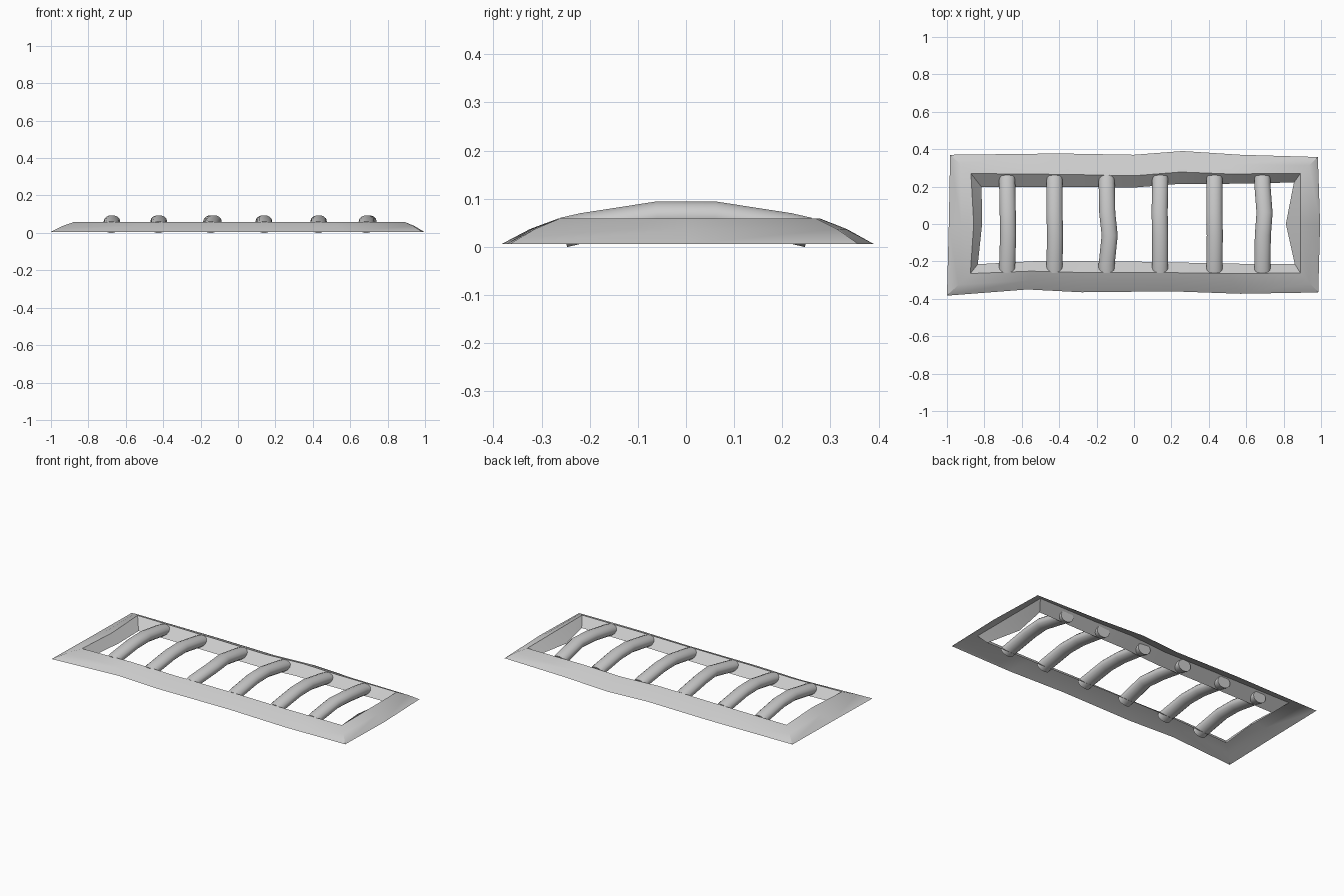
import bpy, bmesh, math

if "Cube" in bpy.data.objects:
    bpy.data.objects.remove(bpy.data.objects["Cube"])

def make_object(name, verts, faces, smooth, solid):
    me = bpy.data.meshes.new(name)
    me.from_pydata(verts, [], faces)
    if solid:
        bm = bmesh.new()
        bm.from_mesh(me)
        bmesh.ops.recalc_face_normals(bm, faces=bm.faces)
        bm.to_mesh(me)
        bm.free()
    ob = bpy.data.objects.new(name, me)
    bpy.context.collection.objects.link(ob)
    bpy.ops.object.select_all(action='DESELECT')
    ob.select_set(True)
    bpy.context.view_layer.objects.active = ob
    bpy.ops.object.shade_smooth_by_angle(angle=math.radians(smooth))

# Frame: uneven rectangular loops (front, right, back, left), hollow and open underneath
outer = [(-1, -.383), (-.57, -.35), (-.28, -.365), (.2, -.36), (.57, -.373), (.985, -.366),
         (.995, 0), (.983, .358), (.57, .37), (.26, .39), (0, .37), (-.4, .377), (-.983, .37), (-.99, 0)]
crest = [(-.875, -.265), (-.55, -.252), (-.25, -.26), (.2, -.26), (.5, -.265), (.89, -.262),
         (.89, 0), (.89, .27), (.5, .268), (.25, .278), (0, .258), (-.35, .265), (-.872, .27), (-.857, 0)]
inner = [(-.835, -.215), (-.5, -.197), (-.2, -.197), (.2, -.205), (.5, -.212), (.86, -.215),
         (.812, 0), (.855, .222), (.5, .215), (.25, .215), (0, .195), (-.35, .198), (-.815, .198), (-.812, 0)]
middle = [((a[0] + b[0]) / 2, (a[1] + b[1]) / 2) for a, b in zip(outer, crest)]

n = len(outer)
verts, faces = [], []
for loop, z in ((outer, .006), (middle, .037), (crest, .059), (inner, .006)):
    verts += [(x, y, z) for x, y in loop]
for r in range(3):
    for i in range(n):
        j = (i + 1) % n
        faces.append((r * n + i, r * n + j, (r + 1) * n + j, (r + 1) * n + i))
make_object("grate_frame", verts, faces, 35, False)

# Arched bars: capped oval tubes along a shallow arch, ending inside the hollow frame
SIDES, RX, RZ = 14, .043, .032
ARCH = [(-.254, .03), (-.215, .039), (-.06, .063), (.06, .063), (.215, .039), (.254, .03)]

def bar(name, x, bends):
    verts, faces = [], []
    for k, (y, z) in enumerate(ARCH):
        a, b = ARCH[max(k - 1, 0)], ARCH[min(k + 1, 5)]
        t = math.atan2(b[1] - a[1], b[0] - a[0])
        for i in range(SIDES):
            u = 2 * math.pi * i / SIDES
            h = RZ * math.sin(u)
            verts.append((x + bends[k] + RX * math.cos(u), y - h * math.sin(t), z + h * math.cos(t)))
    for k in range(5):
        for i in range(SIDES):
            j = (i + 1) % SIDES
            faces.append((k * SIDES + i, k * SIDES + j, (k + 1) * SIDES + j, (k + 1) * SIDES + i))
    faces += [tuple(range(SIDES)), tuple(range(5 * SIDES, 6 * SIDES))]
    make_object(name, verts, faces, 45, True)

# Bar positions, each with a small sideways wobble in the middle
bars = [(-.678, .005, .003), (-.425, .003, 0), (-.146, .016, .003),
        (.14, 0, -.003), (.43, .002, 0), (.686, .003, .012)]
for i, (x, p, q) in enumerate(bars):
    bar(f"arched_bar_{i + 1}", x, [0, 0, p, q, 0, 0])
